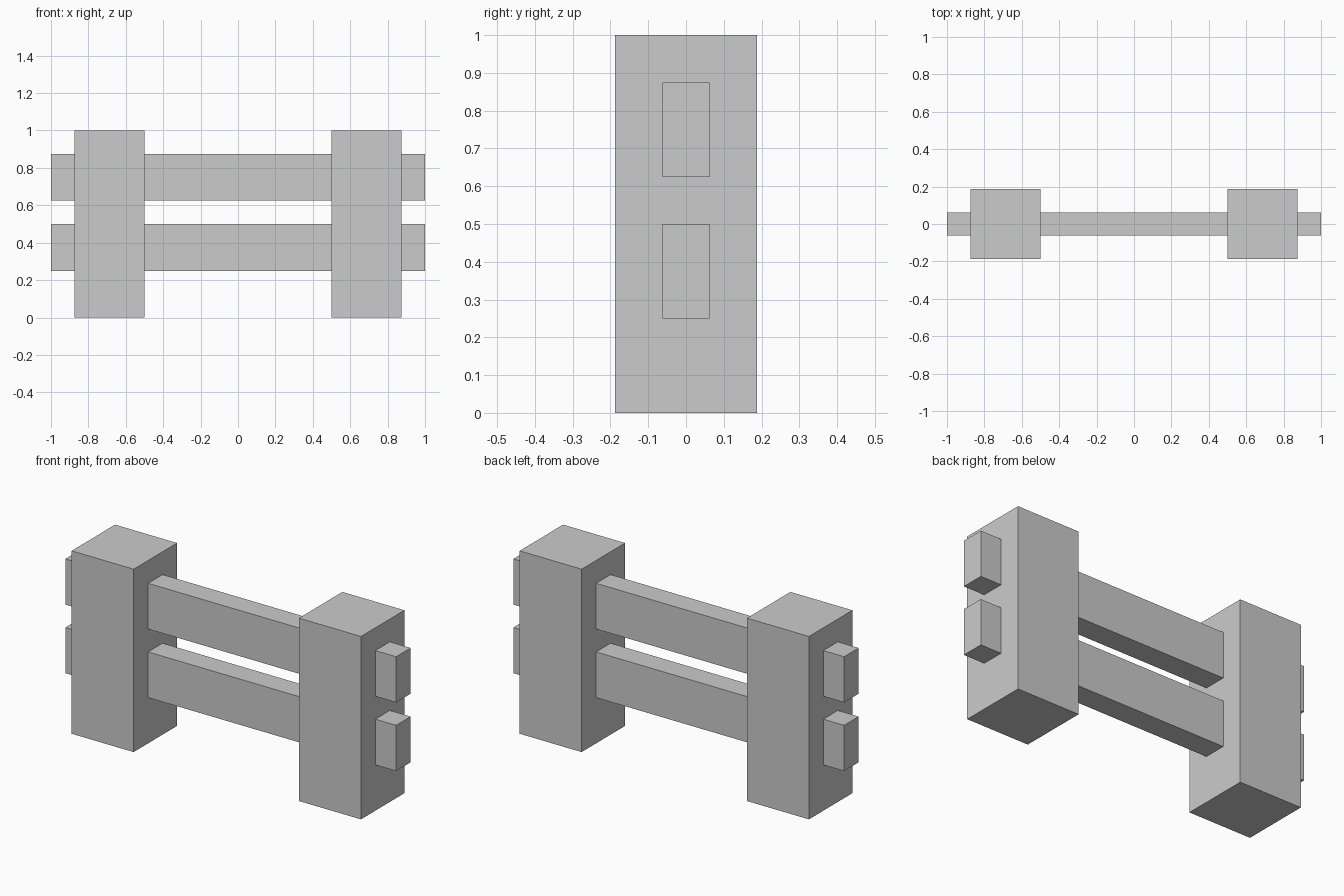
import bpy

if "Cube" in bpy.data.objects:
    bpy.data.objects.remove(bpy.data.objects["Cube"])


def box(name, x, y, z):
    """Axis-aligned box from (min, max) ranges."""
    ranges = (x, y, z)
    bpy.ops.mesh.primitive_cube_add(size=1, location=[(a + b) / 2 for a, b in ranges])
    obj = bpy.context.object
    obj.name = name
    obj.scale = [b - a for a, b in ranges]
    bpy.ops.object.transform_apply(location=False, rotation=False, scale=True)
    return obj


# Square posts, left and right
for side, x in (("left", (-0.875, -0.5)), ("right", (0.5, 0.875))):
    box(f"{side}_post", x, (-0.1875, 0.1875), (0, 1))

# Rails running through both posts and poking out at the ends
for level, z in (("lower", (0.25, 0.5)), ("upper", (0.625, 0.875))):
    box(f"{level}_rail", (-1, 1), (-0.0625, 0.0625), z)
